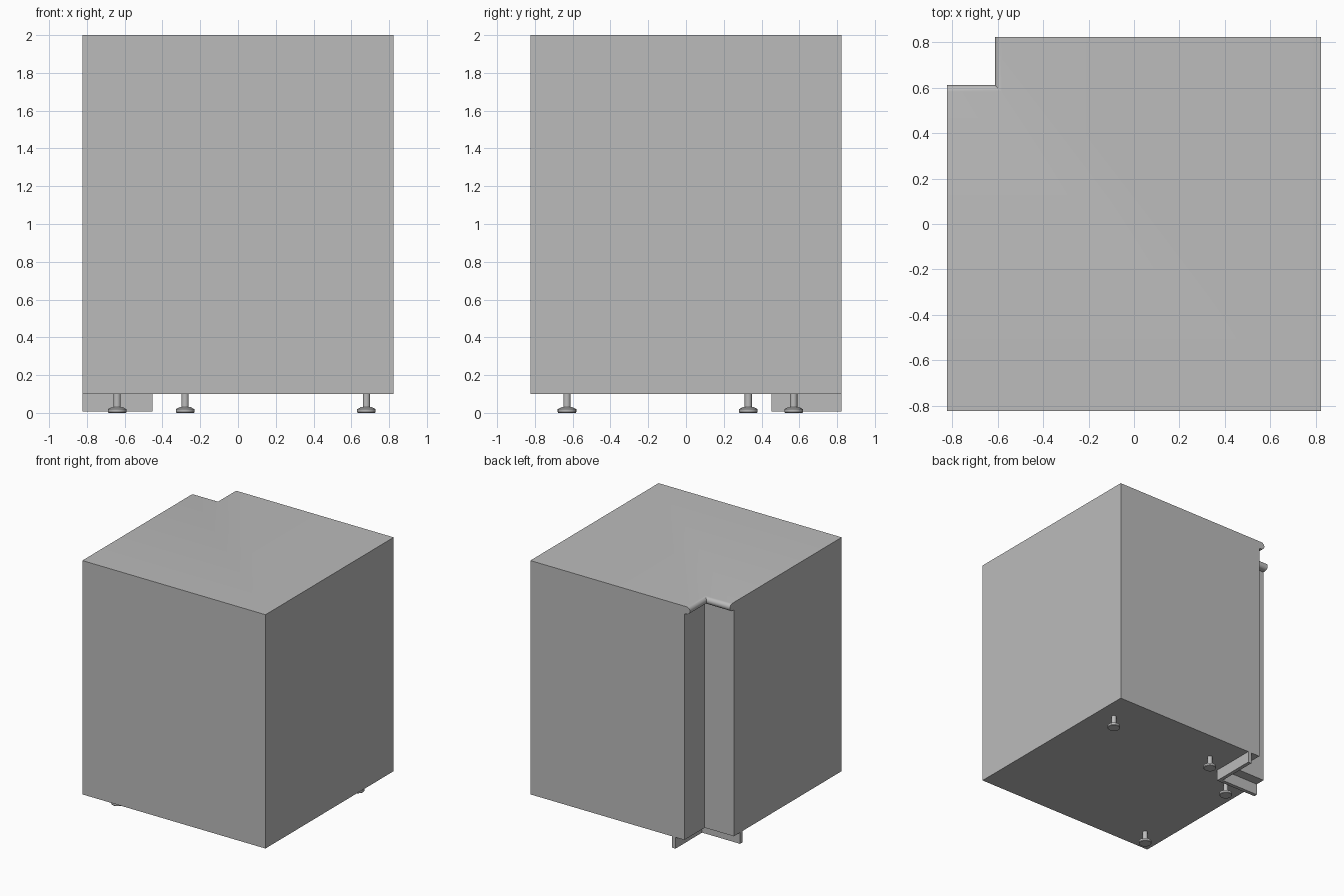
import bpy, bmesh, math

cube = bpy.data.objects.get("Cube")
if cube:
    bpy.data.objects.remove(cube, do_unlink=True)

HALF = 0.823      # half width of the cabinet
WALL = 0.562      # recessed notch walls
BASE, TOP = 0.1, 2.0

grey = bpy.data.materials.new("cabinet_grey")
grey.use_nodes = True
grey.diffuse_color = (0.5, 0.5, 0.5, 1)
grey.node_tree.nodes["Principled BSDF"].inputs["Base Color"].default_value = (0.5, 0.5, 0.5, 1)


def loft(name, rings):
    """Skin a stack of equal-length rings and cap both ends."""
    bm = bmesh.new()
    loops = [[bm.verts.new(p) for p in ring] for ring in rings]
    count = len(loops[0])
    for low, high in zip(loops, loops[1:]):
        for i in range(count):
            j = (i + 1) % count
            bm.faces.new((low[i], low[j], high[j], high[i]))
    bm.faces.new(loops[0][::-1])
    bm.faces.new(loops[-1])
    bmesh.ops.recalc_face_normals(bm, faces=bm.faces)
    mesh = bpy.data.meshes.new(name)
    bm.to_mesh(mesh)
    bm.free()
    mesh.materials.append(grey)
    obj = bpy.data.objects.new(name, mesh)
    bpy.context.collection.objects.link(obj)
    bpy.ops.object.select_all(action='DESELECT')
    bpy.context.view_layer.objects.active = obj
    obj.select_set(True)
    bpy.ops.object.shade_smooth_by_angle(angle=math.radians(30))
    return obj


def footprint(lip, z):
    """Square outline with the back corner cut out; lip pushes into the notch."""
    w = WALL + lip
    return [(-HALF, -HALF, z), (HALF, -HALF, z), (HALF, HALF, z),
            (-w, HALF, z), (-w, w, z), (-HALF, w, z)]


# Cabinet body, with a half-round lip along the top of the notch
radius, reach = 0.03, 0.02
profile = [(0, BASE), (0, TOP - 2 * radius - 0.002)]
for k in range(11):
    a = math.pi * (k / 10 - 0.5)
    profile.append((reach + radius * math.cos(a), TOP - radius + radius * math.sin(a)))
loft("cabinet_body", [footprint(d, z) for d, z in profile])

# L-shaped plinth set back under the notch
inner, outer = 0.452, 0.482
plinth = [(-inner, HALF), (-outer, HALF), (-outer, outer),
          (-HALF, outer), (-HALF, inner), (-inner, inner)]
loft("corner_plinth", [[(x, y, z) for x, y in plinth] for z in (0.008, BASE)])

# Levelling feet: tapered pad and slim stem
foot_profile = [(0.046, 0), (0.049, 0.004), (0.049, 0.02), (0.03, 0.03),
                (0.019, 0.03), (0.019, BASE)]
feet = {"back_left": (0.68, 0.57), "back_notch": (-0.28, 0.57),
        "side_notch": (-0.64, 0.33), "front_right": (-0.64, -0.63)}
for place, (x, y) in feet.items():
    rings = [[(x + r * math.cos(i * math.tau / 24), y + r * math.sin(i * math.tau / 24), z)
              for i in range(24)] for r, z in foot_profile]
    loft(place + "_foot", rings)
